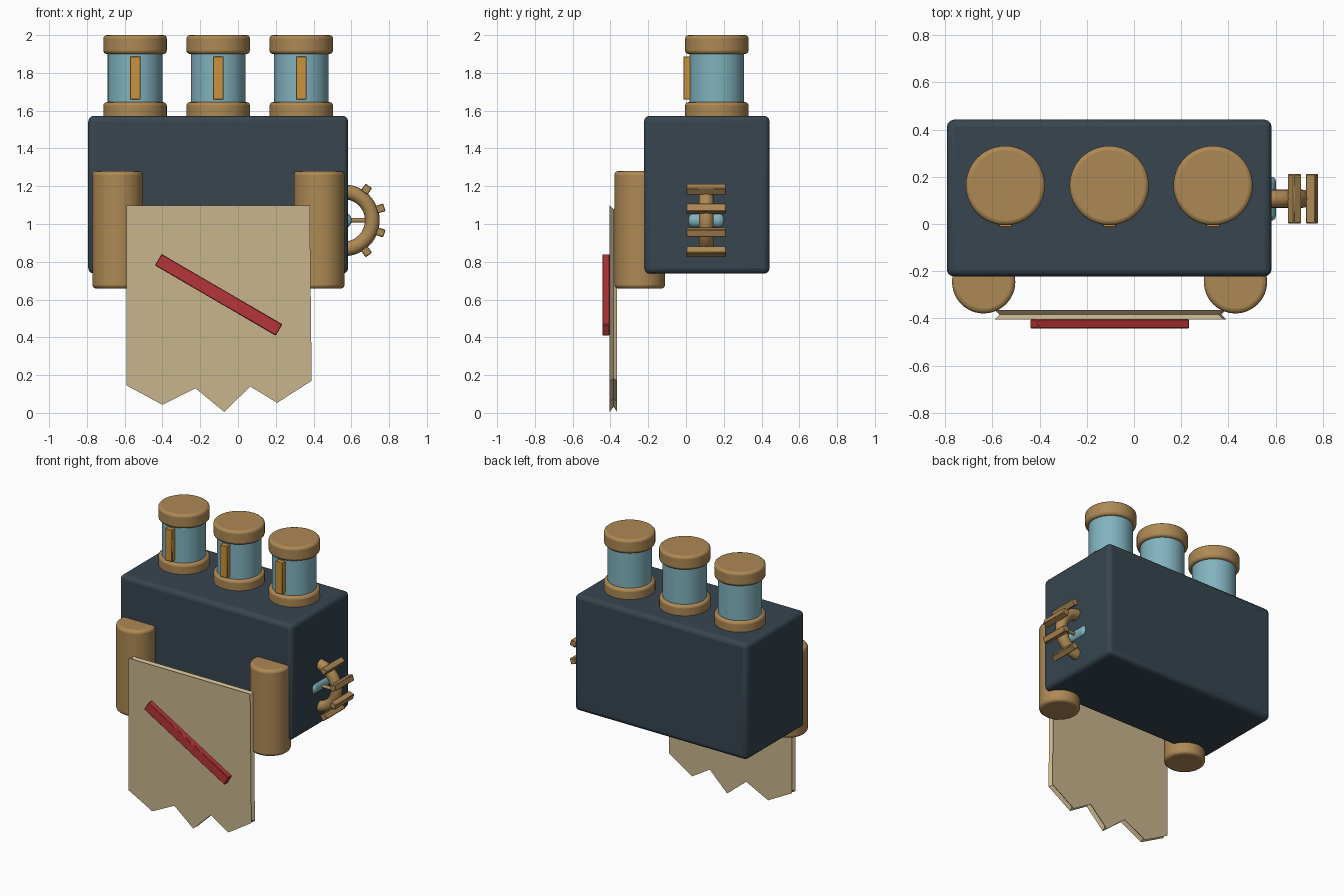
import bpy, bmesh, math
from mathutils import Vector

if "Cube" in bpy.data.objects:
    bpy.data.objects.remove(bpy.data.objects["Cube"])


def material(name, rgb):
    m = bpy.data.materials.new(name)
    m.diffuse_color = (*rgb, 1)
    m.use_nodes = True
    m.node_tree.nodes["Principled BSDF"].inputs["Base Color"].default_value = m.diffuse_color
    return m


SLATE = material("slate", (0.038, 0.060, 0.078))
BRONZE = material("bronze", (0.42, 0.25, 0.09))
GLASS = material("pale_blue", (0.22, 0.45, 0.52))
AMBER = material("amber", (0.60, 0.29, 0.045))
PARCHMENT = material("parchment", (0.58, 0.46, 0.27))
RED = material("red", (0.47, 0.035, 0.04))


def finish(ob, name, mat, bevel=0, segments=3):
    ob.name = name
    ob.data.materials.append(mat)
    if bevel:
        mod = ob.modifiers.new("rounded_edges", "BEVEL")
        mod.width, mod.segments = bevel, segments
        mod.limit_method = "ANGLE"
    bpy.ops.object.shade_smooth_by_angle(angle=math.radians(35))
    return ob


def box(name, centre, size, mat, bevel=0, turn=0, segments=3):
    bpy.ops.mesh.primitive_cube_add(size=1, location=centre)
    ob = bpy.context.object
    ob.scale = size
    bpy.ops.object.transform_apply(location=False, rotation=False, scale=True)
    ob.rotation_euler.y = turn
    return finish(ob, name, mat, bevel, segments)


def rod(name, start, end, radius, mat, bevel=0, sides=48):
    a, b = Vector(start), Vector(end)
    bpy.ops.mesh.primitive_cylinder_add(vertices=sides, radius=radius,
                                        depth=(b - a).length, location=(a + b) / 2)
    ob = bpy.context.object
    ob.rotation_euler = (b - a).to_track_quat("Z", "Y").to_euler()
    return finish(ob, name, mat, bevel)


# Main case
box("case", (-0.105, 0.11, 1.155), (1.376, 0.664, 0.836), SLATE, 0.03)

# Three capped jars with a strip on the front of each
for i, x in enumerate((-0.545, -0.105, 0.335)):
    y = 0.163
    rod(f"jar_glass_{i}", (x, y, 1.60), (x, y, 1.94), 0.145, GLASS)
    rod(f"jar_base_{i}", (x, y, 1.55), (x, y, 1.645), 0.168, BRONZE, 0.018)
    rod(f"jar_lid_{i}", (x, y, 1.90), (x, y, 2.0), 0.168, BRONZE, 0.018)
    box(f"jar_strip_{i}", (x, 0.012, 1.773), (0.056, 0.05, 0.23), AMBER, 0.003, segments=1)

# Two upright rollers on the front
for side, x in (("left", -0.637), ("right", 0.43)):
    rod(f"roller_{side}", (x, -0.245, 0.658), (x, -0.245, 1.28), 0.134, BRONZE, 0.02)

# Torn hanging sheet with a grooved rim
outline = [(-0.59, 1.097), (0.38, 1.097), (0.39, 0.17), (0.207, 0.053), (0.065, 0.14),
           (-0.073, 0.005), (-0.225, 0.13), (-0.40, 0.043), (-0.59, 0.145)]
bm = bmesh.new()
rings = []
for y, inset in ((-0.404, 0), (-0.384, 0.02), (-0.364, 0)):
    ring = []
    for i, p in enumerate(outline):
        p = Vector(p)
        d0 = (p - Vector(outline[i - 1])).normalized()
        d1 = (Vector(outline[(i + 1) % len(outline)]) - p).normalized()
        n0, n1 = Vector((d0.y, -d0.x)), Vector((d1.y, -d1.x))
        q = p + (n0 + n1) * inset / (1 + n0.dot(n1))
        ring.append(bm.verts.new((q.x, y, q.y)))
    rings.append(ring)
bm.faces.new(rings[0])
bm.faces.new(rings[2][::-1])
for a, b in zip(rings, rings[1:]):
    for i in range(len(a)):
        j = (i + 1) % len(a)
        bm.faces.new((a[i], a[j], b[j], b[i]))
bmesh.ops.recalc_face_normals(bm, faces=bm.faces)
mesh = bpy.data.meshes.new("sheet")
bm.to_mesh(mesh)
bm.free()
sheet = bpy.data.objects.new("sheet", mesh)
bpy.context.collection.objects.link(sheet)
mesh.materials.append(PARCHMENT)

# Slanted red bar on the sheet
box("red_bar", (-0.1025, -0.423, 0.625), (0.74, 0.04, 0.07), RED, 0.004,
    math.radians(30.2), segments=1)

# Toothed wheel half sunk in the right wall
CX, CY, CZ = 0.56, 0.107, 1.019
bpy.ops.mesh.primitive_torus_add(major_radius=0.151, minor_radius=0.039, major_segments=48,
                                 minor_segments=16, location=(CX, CY, CZ),
                                 rotation=(math.pi / 2, 0, 0))
finish(bpy.context.object, "wheel_ring", BRONZE)
for i in range(10):
    a = math.radians(18 + 36 * i)
    box(f"wheel_tooth_{i}", (CX + 0.204 * math.cos(a), CY, CZ + 0.204 * math.sin(a)),
        (0.044, 0.21, 0.042), BRONZE, 0.004, -a, segments=1)
rod("wheel_hub", (CX, CY - 0.095, CZ), (CX, CY + 0.095, CZ), 0.042, GLASS, 0.025)
rod("wheel_spoke_level", (CX - 0.15, CY, CZ), (CX + 0.15, CY, CZ), 0.012, BRONZE, sides=16)
rod("wheel_spoke_upright", (CX, CY, CZ - 0.15), (CX, CY, CZ + 0.15), 0.012, BRONZE, sides=16)
